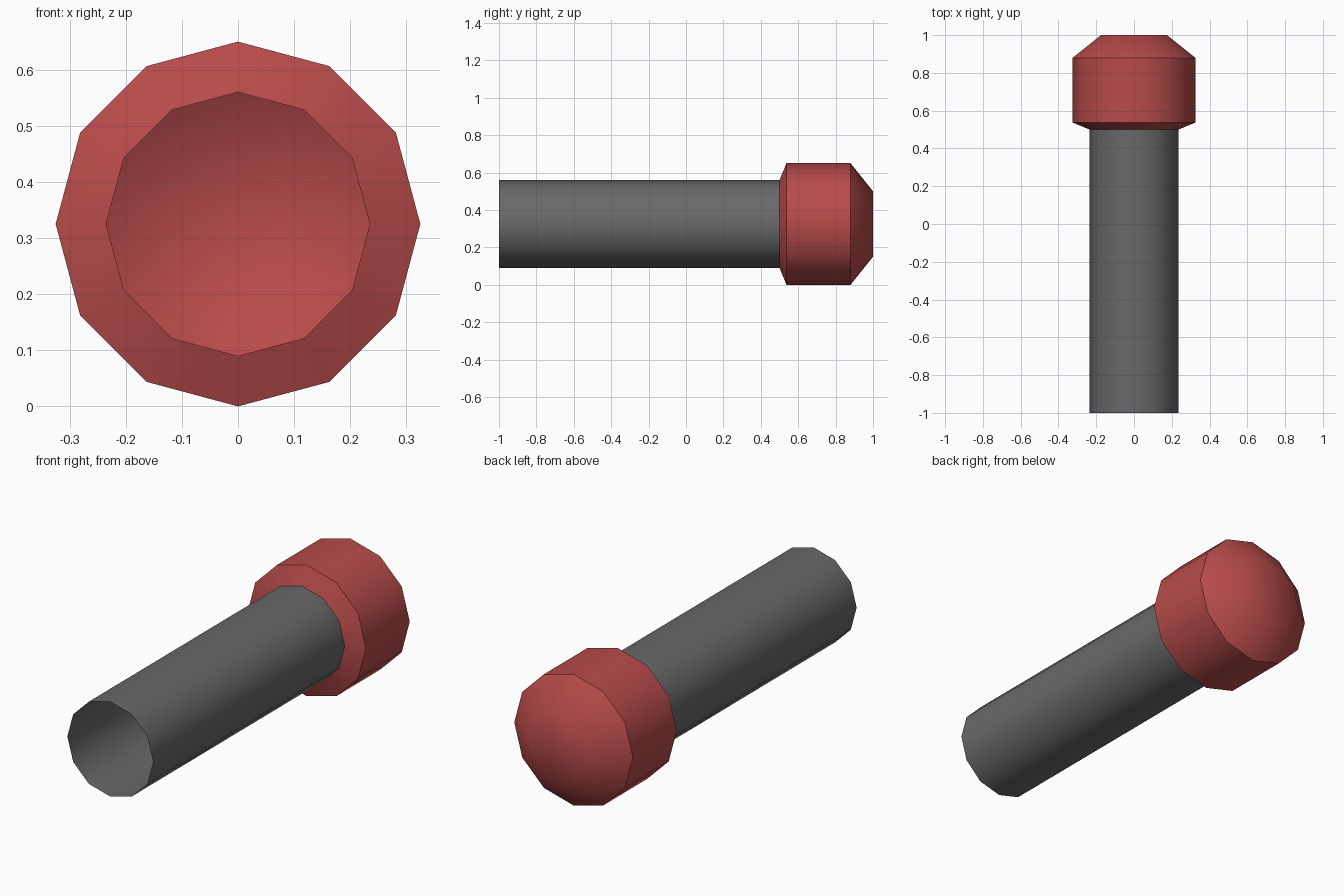
import bpy, bmesh, math

if "Cube" in bpy.data.objects:
    bpy.data.objects.remove(bpy.data.objects["Cube"])

SIDES = 12
AXIS_Z = 0.325


def material(name, rgb):
    m = bpy.data.materials.new(name)
    m.diffuse_color = (*rgb, 1.0)
    m.use_nodes = True
    m.node_tree.nodes["Principled BSDF"].inputs["Base Color"].default_value = m.diffuse_color
    return m


def lathe_y(name, profile, mat, cap_end=False):
    """Turn a (radius, y) profile around the y axis, open at the front."""
    bm = bmesh.new()
    rings = []
    for r, y in profile:
        angles = [2 * math.pi * i / SIDES for i in range(SIDES)]
        rings.append([bm.verts.new((r * math.cos(a), y, AXIS_Z + r * math.sin(a)))
                      for a in angles])
    for near, far in zip(rings, rings[1:]):
        for i in range(SIDES):
            j = (i + 1) % SIDES
            bm.faces.new((near[i], far[i], far[j], near[j]))
    if cap_end:
        bm.faces.new(rings[-1][::-1])
    for f in bm.faces:
        f.smooth = True
    mesh = bpy.data.meshes.new(name)
    bm.to_mesh(mesh)
    bm.free()
    mesh.set_sharp_from_angle(angle=math.radians(45))
    mesh.materials.append(mat)
    obj = bpy.data.objects.new(name, mesh)
    bpy.context.collection.objects.link(obj)
    return obj


grey = material("dark grey", (0.14, 0.14, 0.14))
red = material("muted red", (0.48, 0.07, 0.07))

# Hollow shaft, open at both ends
lathe_y("shaft", [(0.235, -1.0), (0.235, 0.5)], grey)

# Hollow head with chamfered collar and rounded closed end
lathe_y("head", [(0.235, 0.5), (0.325, 0.537), (0.325, 0.88), (0.175, 1.0)],
        red, cap_end=True)
